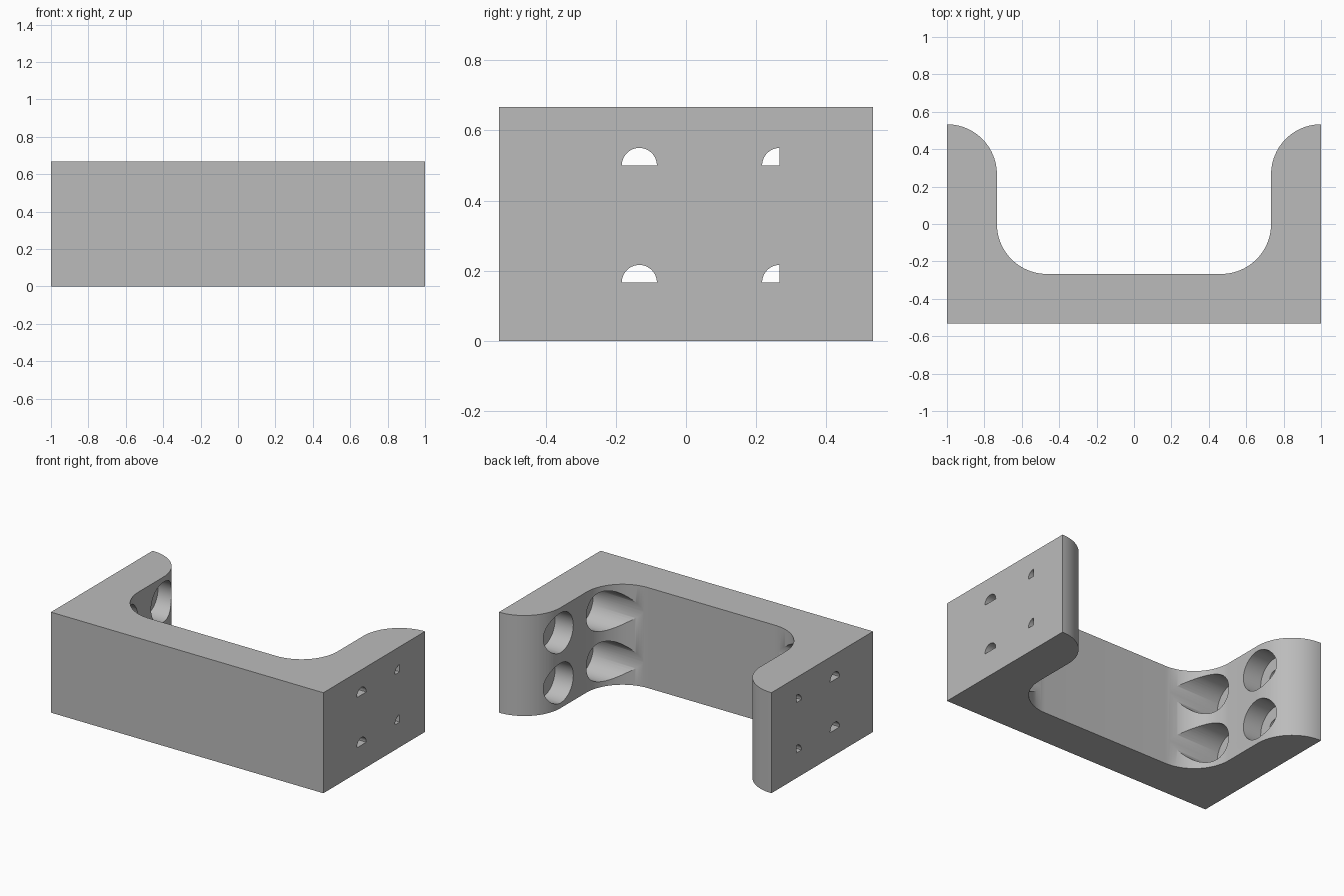
import bpy, bmesh, math

if "Cube" in bpy.data.objects:
    bpy.data.objects.remove(bpy.data.objects["Cube"])

HALF_Y, HEIGHT, WALL = 0.533, 0.667, 0.267
INNER = 1 - WALL
BORE, PILOT = 0.132, 0.05

grey = bpy.data.materials.new("plain grey")
grey.use_nodes = True
grey.diffuse_color = (0.5, 0.5, 0.5, 1)
grey.node_tree.nodes["Principled BSDF"].inputs["Base Color"].default_value = grey.diffuse_color


def arc(cx, cy, r, start, end, steps=24):
    angles = [math.radians(start + (end - start) * i / steps) for i in range(steps + 1)]
    return [(cx + r * math.cos(a), cy + r * math.sin(a)) for a in angles]


def extrude(name, points, offset):
    """Solid prism from a closed 3D outline."""
    bm = bmesh.new()
    face = bm.faces.new([bm.verts.new(p) for p in points])
    moved = bmesh.ops.extrude_face_region(bm, geom=[face])["geom"]
    bmesh.ops.translate(bm, vec=offset, verts=[v for v in moved if isinstance(v, bmesh.types.BMVert)])
    bmesh.ops.recalc_face_normals(bm, faces=bm.faces)
    mesh = bpy.data.meshes.new(name)
    bm.to_mesh(mesh)
    bm.free()
    obj = bpy.data.objects.new(name, mesh)
    bpy.context.collection.objects.link(obj)
    mesh.materials.append(grey)
    return obj


# U-shaped bracket: rounded arm tips and large inner fillets
right_half = [(1, -HALF_Y), (1, HALF_Y)]
right_half += arc(1, HALF_Y - WALL, WALL, 90, 180)[1:]
right_half += arc(INNER - WALL, 0, WALL, 0, -90)
left_half = [(-x, y) for x, y in reversed(right_half)]
bracket = extrude("bracket", [(x, y, 0) for x, y in right_half + left_half], (0, 0, HEIGHT))

# Screw recesses from inside, with partial holes through the outer wall
cutters = []
for side in (-1, 1):
    for z in (HEIGHT / 4, HEIGHT * 3 / 4):
        for y, sweep_start in ((-0.133, 0), (0.267, 90)):
            circle = arc(y, z, BORE, 0, 360, 48)[:-1]
            cutters.append(extrude("recess_cutter", [(side * 0.867, a, b) for a, b in circle],
                                   (-side * 0.42, 0, 0)))
            hole = arc(y, z, PILOT, sweep_start, 180)
            if sweep_start:
                hole.append((y, z))
            cutters.append(extrude("hole_cutter", [(side * 1.05, a, b) for a, b in hole],
                                   (-side * 0.25, 0, 0)))

bpy.context.view_layer.objects.active = bracket
for cutter in cutters:
    cut = bracket.modifiers.new("cut", "BOOLEAN")
    cut.operation, cut.solver, cut.object = "DIFFERENCE", "EXACT", cutter
    bpy.ops.object.modifier_apply(modifier=cut.name)
for cutter in cutters:
    bpy.data.objects.remove(cutter)

bpy.ops.object.select_all(action="DESELECT")
bracket.select_set(True)
bpy.ops.object.shade_smooth_by_angle(angle=math.radians(30))
